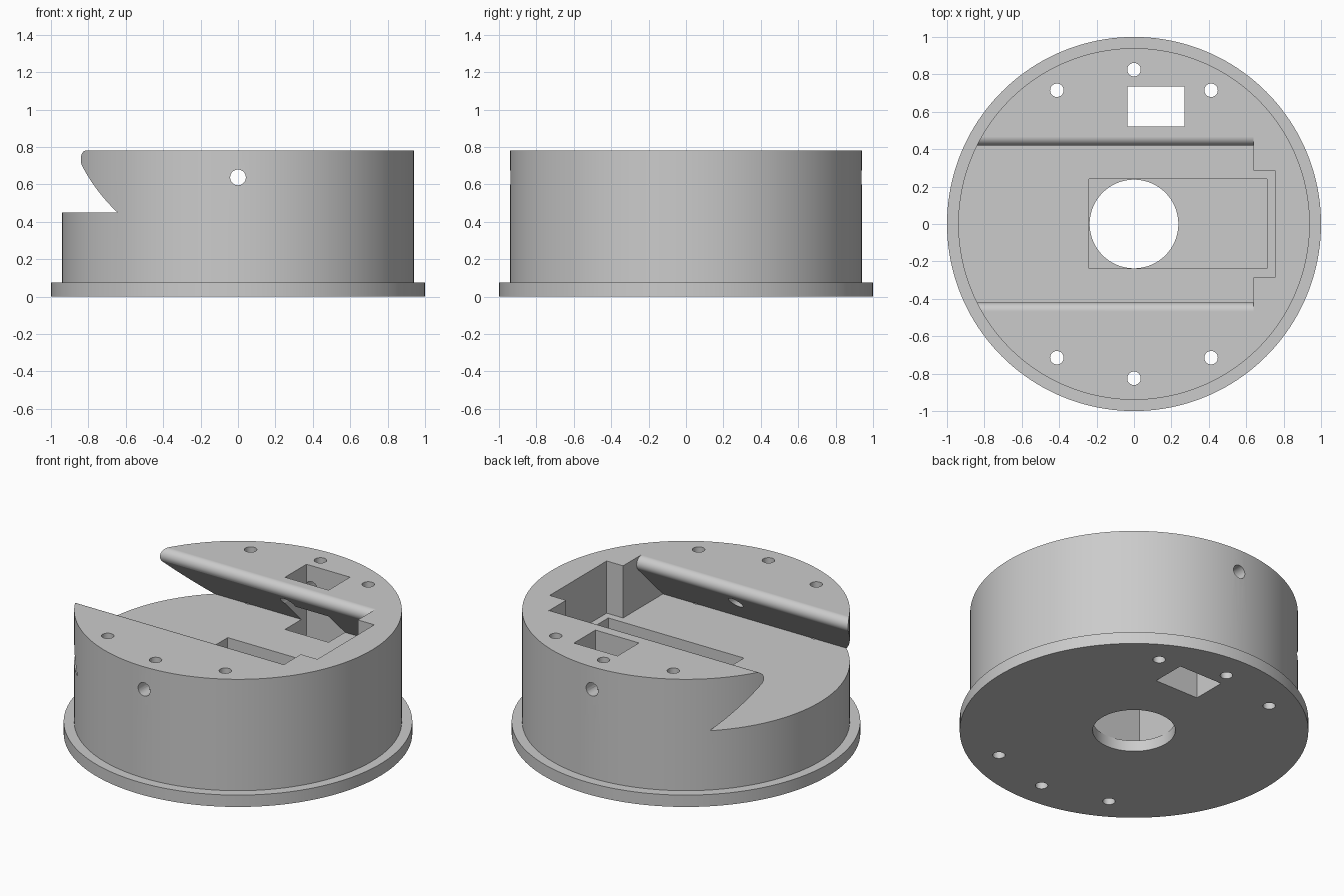
import bpy, bmesh, math
from mathutils import Matrix, Vector

default = bpy.data.objects.get("Cube")
if default:
    bpy.data.objects.remove(default, do_unlink=True)

grey = bpy.data.materials.new("plain_grey")
grey.use_nodes = True
colour = (0.6, 0.6, 0.6, 1)
grey.diffuse_color = colour
grey.node_tree.nodes["Principled BSDF"].inputs["Base Color"].default_value = colour

RIM, WALL = 1.0, 0.94
FLANGE_TOP, FLOOR, TOP = 0.075, 0.45, 0.78


def make_object(name, bm):
    bmesh.ops.recalc_face_normals(bm, faces=bm.faces)
    mesh = bpy.data.meshes.new(name)
    bm.to_mesh(mesh)
    bm.free()
    mesh.materials.append(grey)
    obj = bpy.data.objects.new(name, mesh)
    bpy.context.collection.objects.link(obj)
    return obj


def box(name, low, high):
    bm = bmesh.new()
    bmesh.ops.create_cube(bm, size=1)
    low, high = Vector(low), Vector(high)
    for v in bm.verts:
        v.co = (low + high) / 2 + v.co * (high - low)
    return make_object(name, bm)


def rod(name, centre, radius, length, axis="Z", sides=32):
    bm = bmesh.new()
    turn = Matrix.Rotation(math.pi / 2, 4, "X") if axis == "Y" else Matrix()
    bmesh.ops.create_cone(bm, cap_ends=True, segments=sides, radius1=radius,
                          radius2=radius, depth=length,
                          matrix=Matrix.Translation(centre) @ turn)
    return make_object(name, bm)


def prism_x(name, outline, x0, x1):
    bm = bmesh.new()
    face = bm.faces.new([bm.verts.new((x0, y, z)) for y, z in outline])
    extruded = bmesh.ops.extrude_face_region(bm, geom=[face])["geom"]
    bmesh.ops.translate(bm, vec=(x1 - x0, 0, 0),
                        verts=[g for g in extruded if isinstance(g, bmesh.types.BMVert)])
    return make_object(name, bm)


# Round body with a wider flange, made as one stepped solid
bm = bmesh.new()
sides = 160
profile = [(RIM, 0), (RIM, FLANGE_TOP), (WALL, FLANGE_TOP), (WALL, TOP)]
rings = []
for r, z in profile:
    rings.append([bm.verts.new((r * math.cos(math.tau * i / sides),
                                r * math.sin(math.tau * i / sides), z))
                  for i in range(sides)])
for a, b in zip(rings, rings[1:]):
    for i in range(sides):
        j = (i + 1) % sides
        bm.faces.new((a[i], a[j], b[j], b[i]))
bm.faces.new(rings[0])
bm.faces.new(rings[-1])
body = make_object("round_base", bm)

# Dovetail channel with rounded lips
lip = 0.047
lip_y, lip_z = 0.467, TOP - lip
half = [(0.684, FLOOR)]
for k in range(11):
    a = math.radians(225 - 135 * k / 10)
    half.append((lip_y + lip * math.cos(a), lip_z + lip * math.sin(a)))
half.append((lip_y, 0.95))
outline = half + [(-y, z) for y, z in reversed(half)]
cutters = [prism_x("channel_cutter", outline, -1.2, 0.64)]

# Recess at the closed end, deep pocket, centre hole and square window
cutters += [
    box("end_recess_cutter", (0.5, -0.285, FLOOR), (0.755, 0.285, 0.95)),
    box("pocket_cutter", (-0.24, -0.237, 0.07), (0.71, 0.24, 0.7)),
    rod("centre_hole_cutter", (0, 0, 0), 0.237, 0.6, sides=96),
    box("window_cutter", (-0.035, 0.52, -0.2), (0.27, 0.735, 1)),
]

# Screw holes and the cross hole
for side in (-1, 1):
    for x, y in ((-0.412, 0.715), (0, 0.825), (0.412, 0.715)):
        cutters.append(rod("screw_hole_cutter", (x, y * side, 0.4), 0.036, 1.4))
cutters.append(rod("cross_hole_cutter", (0, 0, 0.637), 0.042, 2.4, "Y"))

bpy.ops.object.select_all(action="DESELECT")
bpy.context.view_layer.objects.active = body
body.select_set(True)
for cutter in cutters:
    cutter.hide_render = True
    cut = body.modifiers.new("cut", "BOOLEAN")
    cut.operation = "DIFFERENCE"
    cut.solver = "EXACT"
    cut.object = cutter
    bpy.ops.object.modifier_apply(modifier=cut.name)
    bpy.data.objects.remove(cutter, do_unlink=True)

# Smooth curved walls, crisp edges
bpy.ops.object.shade_smooth_by_angle(angle=math.radians(30))
weighted = body.modifiers.new("even_shading", "WEIGHTED_NORMAL")
weighted.keep_sharp = True
